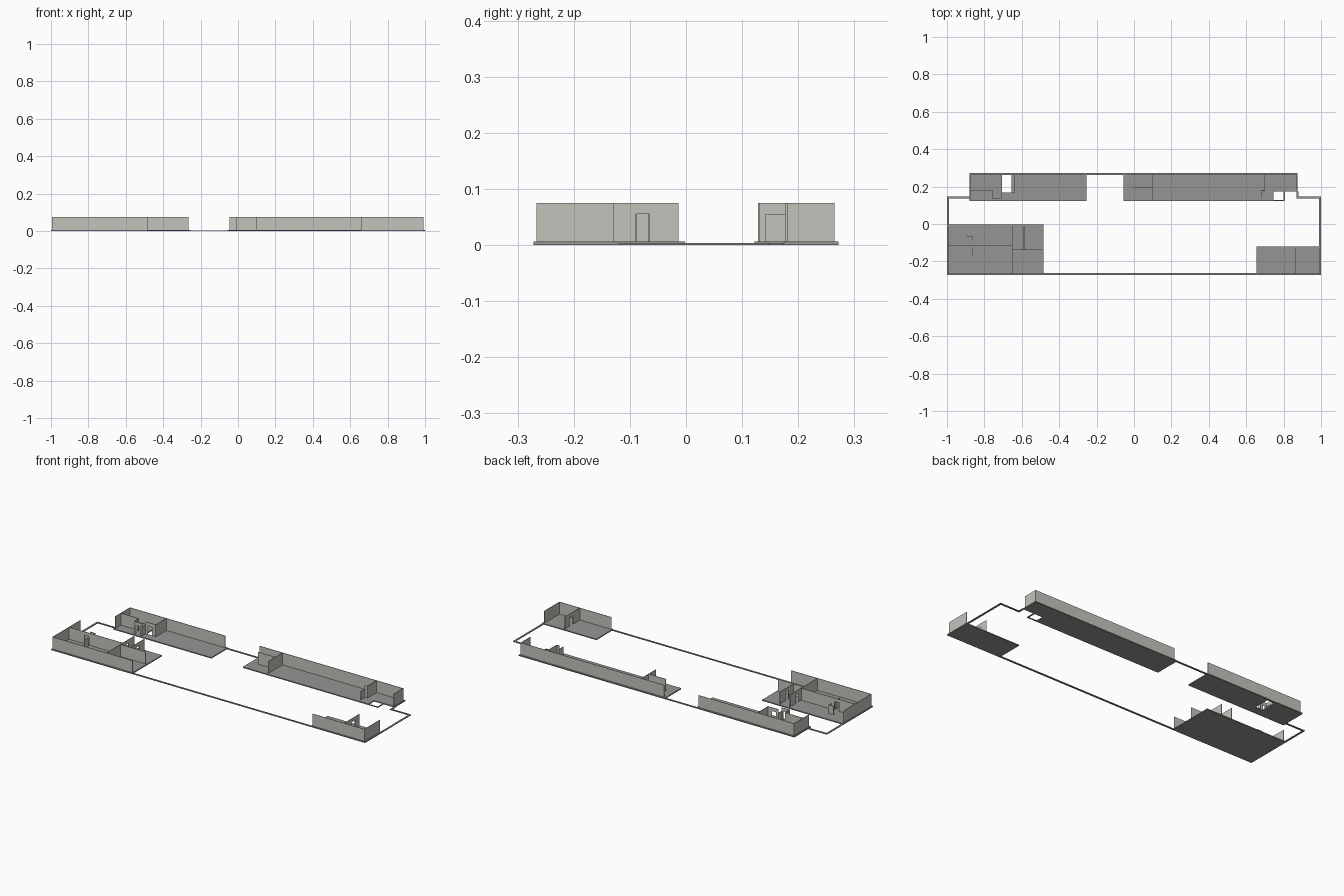
import bpy, bmesh

if "Cube" in bpy.data.objects:
    bpy.data.objects.remove(bpy.data.objects["Cube"])

FLOOR, TOP, DOOR = 0.006, 0.075, 0.055
T = 0.003  # wall thickness


def material(name, c):
    m = bpy.data.materials.new(name)
    m.diffuse_color = (*c, 1)
    m.use_nodes = True
    m.node_tree.nodes["Principled BSDF"].inputs["Base Color"].default_value = m.diffuse_color
    return m


wall_mat = material("light_wall", (0.55, 0.55, 0.51))
floor_mat = material("grey_floor", (0.30, 0.30, 0.295))


def finish(name, bm, mat):
    me = bpy.data.meshes.new(name)
    bmesh.ops.recalc_face_normals(bm, faces=bm.faces)
    bm.to_mesh(me)
    bm.free()
    me.materials.append(mat)
    bpy.context.collection.objects.link(bpy.data.objects.new(name, me))


def slab(name, pts, z0, z1, mat):
    """Extrude a flat outline from z0 to z1."""
    bm = bmesh.new()
    f = bm.faces.new([bm.verts.new((x, y, z0)) for x, y in pts])
    r = bmesh.ops.extrude_face_region(bm, geom=[f])
    for v in r["geom"]:
        if isinstance(v, bmesh.types.BMVert):
            v.co.z = z1
    finish(name, bm, mat)


def rect(x0, x1, y0, y1):
    return [(x0, y0), (x1, y0), (x1, y1), (x0, y1)]


def wall(name, axis, at, a, b, door=None, top=TOP):
    """Thin wall along an axis; door = (start, end) cuts an opening."""
    prof = [(a, FLOOR), (b, FLOOR), (b, top), (a, top)]
    if door:
        d, e = door
        prof[1:1] = [(d, FLOOR), (d, DOOR), (e, DOOR), (e, FLOOR)]
    bm = bmesh.new()
    mk = lambda s, z, o: (s, at + o, z) if axis == "x" else (at + o, s, z)
    f = bm.faces.new([bm.verts.new(mk(s, z, -T / 2)) for s, z in prof])
    r = bmesh.ops.extrude_face_region(bm, geom=[f])
    moved = [v for v in r["geom"] if isinstance(v, bmesh.types.BMVert)]
    bmesh.ops.translate(bm, verts=moved, vec=(0, T, 0) if axis == "x" else (T, 0, 0))
    finish(name, bm, wall_mat)


# Floor plates
slab("front_left_floor", rect(-1, -0.483, -0.272, -0.002), 0, FLOOR, floor_mat)
slab("front_right_floor", rect(0.655, 1, -0.272, -0.12), 0, FLOOR, floor_mat)
slab("back_left_floor", [(-0.88, 0.122), (-0.255, 0.122), (-0.255, 0.272), (-0.655, 0.272),
     (-0.655, 0.168), (-0.705, 0.168), (-0.705, 0.272), (-0.88, 0.272)], 0, FLOOR, floor_mat)
slab("back_right_floor", [(-0.055, 0.122), (0.745, 0.122), (0.745, 0.175), (0.875, 0.175),
     (0.875, 0.272), (-0.055, 0.272)], 0, FLOOR, floor_mat)

# Perimeter curb strips joining the floors
W, H = 0.01, 0.004
for name, r in {
    "front_curb": (-0.483, 0.655, -0.272, -0.272 + W),
    "back_curb": (-0.255, -0.055, 0.272 - W, 0.272),
    "shaft_curb": (-0.705, -0.655, 0.272 - W, 0.272),
    "left_curb": (-1, -1 + W, -0.002, 0.147),
    "right_curb": (1 - W, 1, -0.12, 0.147),
    "left_step_curb": (-1 + W, -0.88, 0.147 - W, 0.147),
    "right_step_curb": (0.87, 1 - W, 0.147 - W, 0.147),
    "right_step_return_curb": (0.87, 0.88, 0.147, 0.175),
    "porch_front_curb": (0.745, 0.805, 0.122, 0.128),
    "porch_side_curb": (0.80, 0.806, 0.128, 0.175),
}.items():
    slab(name, rect(*r), 0, H, floor_mat)

# Outer walls
wall("front_left_outer_wall", "x", -0.265, -0.995, -0.485)
wall("left_end_wall", "y", -0.994, -0.265, -0.013)
wall("front_right_outer_wall", "x", -0.265, 0.66, 0.992)
wall("right_end_wall", "y", 0.991, -0.265, -0.128)
wall("back_left_outer_wall", "x", 0.263, -0.873, -0.265)
wall("back_left_end_wall", "y", -0.872, 0.128, 0.263)
wall("back_right_outer_wall", "x", 0.263, -0.045, 0.868)
wall("back_right_end_wall", "y", 0.867, 0.18, 0.263)

# Front left rooms
wall("long_partition", "x", -0.117, -0.994, -0.652, (-0.895, -0.865))
wall("cross_partition", "y", -0.652, -0.265, -0.013, (-0.092, -0.068))
wall("side_partition", "x", -0.138, -0.652, -0.49)
wall("short_cross_partition", "y", -0.588, -0.138, -0.013, (-0.089, -0.065))
wall("closet_front", "x", -0.066, -0.895, -0.863, None, DOOR)
wall("closet_side", "y", -0.863, -0.088, -0.066, None, DOOR)
wall("open_door", "y", -0.863, -0.168, -0.13, None, DOOR)

# Front right room
wall("right_partition", "y", 0.862, -0.265, -0.128, (-0.20, -0.17))

# Back left rooms
wall("back_left_partition", "x", 0.18, -0.872, -0.757)
wall("back_left_door_wall", "y", -0.757, 0.137, 0.18, (0.145, 0.17))
wall("back_left_short_wall", "x", 0.137, -0.757, -0.705, (-0.745, -0.715))
wall("shaft_corner_wall", "y", -0.706, 0.137, 0.168, None, DOOR)
wall("shaft_front_wall", "x", 0.167, -0.706, -0.64, (-0.69, -0.665))
wall("shaft_side_wall", "y", -0.64, 0.167, 0.263)

# Back right rooms
wall("hall_partition", "x", 0.197, -0.01, 0.10)
wall("hall_cross_wall", "y", 0.10, 0.13, 0.263)
wall("porch_cross_wall", "y", 0.698, 0.178, 0.263)
wall("porch_short_wall", "x", 0.179, 0.682, 0.698)
wall("porch_door", "y", 0.682, 0.142, 0.178, None, DOOR)
